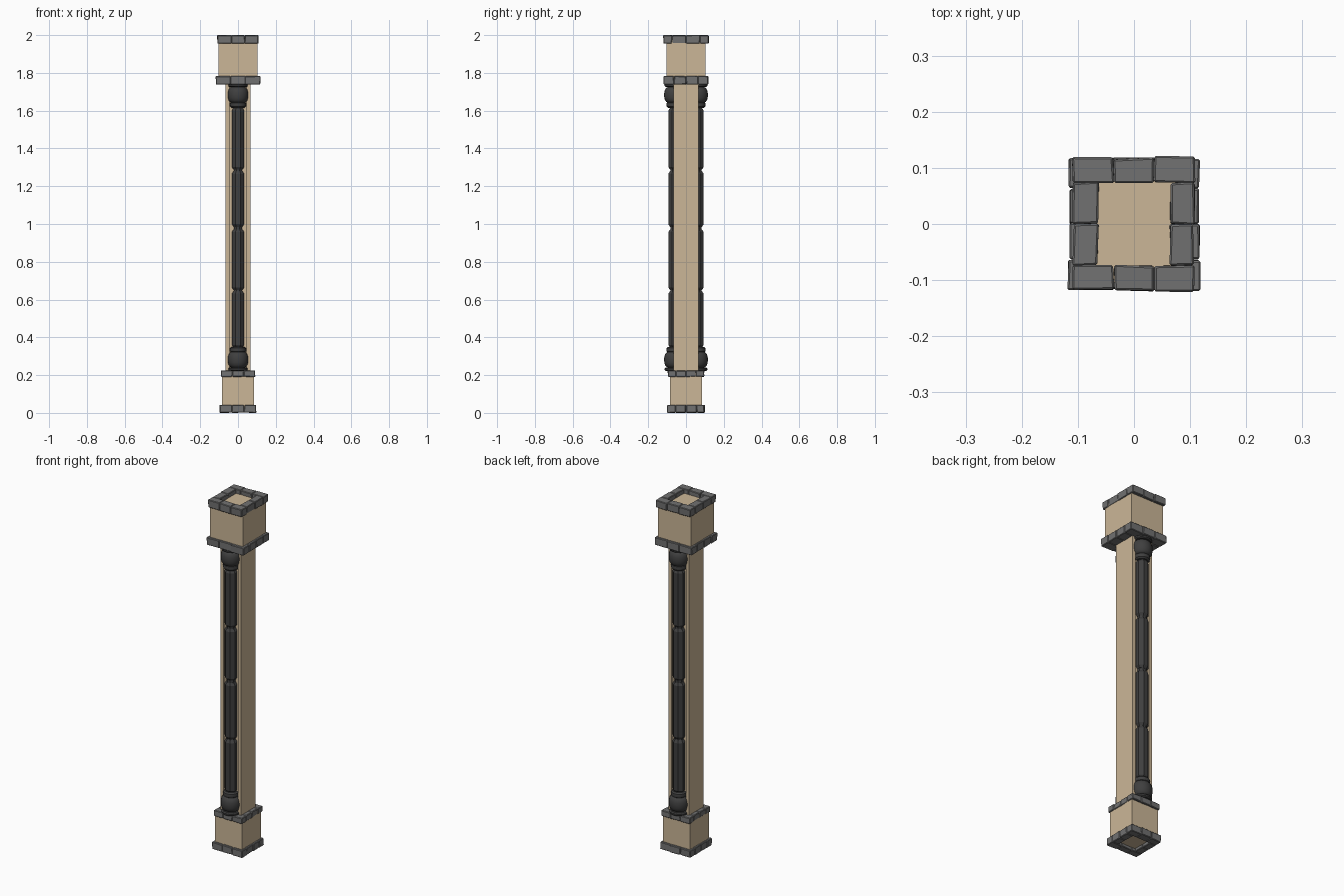
import bpy, bmesh, math, random
from mathutils import Matrix

if "Cube" in bpy.data.objects:
    bpy.data.objects.remove(bpy.data.objects["Cube"])

random.seed(4)


def material(name, rgb):
    m = bpy.data.materials.new(name)
    m.diffuse_color = (*rgb, 1)
    m.use_nodes = True
    m.node_tree.nodes["Principled BSDF"].inputs["Base Color"].default_value = m.diffuse_color
    return m


TAN = material("tan plaster", (0.60, 0.47, 0.31))
GREY = material("grey stone", (0.165, 0.165, 0.165))
DARK = material("dark stone", (0.05, 0.05, 0.05))


def finish(name, bm, mat):
    bmesh.ops.recalc_face_normals(bm, faces=bm.faces)
    me = bpy.data.meshes.new(name)
    bm.to_mesh(me)
    bm.free()
    me.materials.append(mat)
    ob = bpy.data.objects.new(name, me)
    bpy.context.collection.objects.link(ob)
    return ob


def add_box(bm, x0, x1, y0, y1, z0, z1, jitter=0.0):
    mat = (Matrix.Translation(((x0 + x1) / 2, (y0 + y1) / 2, (z0 + z1) / 2))
           @ Matrix.Diagonal((x1 - x0, y1 - y0, z1 - z0, 1)))
    verts = bmesh.ops.create_cube(bm, size=1, matrix=mat)["verts"]
    for v in verts:
        v.co.x += random.uniform(-jitter, jitter)
        v.co.y += random.uniform(-jitter, jitter)
        v.co.z += random.uniform(-jitter, 0) * (1 if v.co.z > (z0 + z1) / 2 else -1)


def block(name, hx, hy, z0, z1):
    bm = bmesh.new()
    add_box(bm, -hx, hx, -hy, hy, z0, z1)
    return finish(name, bm, TAN)


def stone_ring(name, hx, hy, z0, z1, depth):
    """Ring of ten rough stones: three along front and back, two on each side."""
    bm = bmesh.new()
    j = 0.002
    inner = hy - depth
    for s in (-1, 1):
        for i in range(3):
            push = random.uniform(-0.003, 0.002)
            y0, y1 = sorted((s * inner, s * (hy + push)))
            w = 2 * hx / 3
            add_box(bm, -hx + i * w, -hx + (i + 1) * w, y0, y1, z0, z1, j)
        for t in (-1, 1):
            x0, x1 = sorted((s * (hx - depth), s * (hx + random.uniform(-0.004, 0.001))))
            y0, y1 = sorted((0, t * inner))
            add_box(bm, x0, x1, y0, y1, z0, z1, j)
    ob = finish(name, bm, GREY)
    bev = ob.modifiers.new("worn edges", "BEVEL")
    bev.width = 0.003
    bev.segments = 1
    return ob


def lathe(bm, profile, sides, y, turn=0.0):
    """Closed turned shape from (radius, z) points around a vertical axis at y."""
    rings = []
    for r, z in profile:
        rings.append([bm.verts.new((r * math.cos(a), y + r * math.sin(a), z))
                      for a in (2 * math.pi * k / sides + turn for k in range(sides))])
    for a, b in zip(rings, rings[1:]):
        for k in range(sides):
            n = (k + 1) % sides
            bm.faces.new((a[k], a[n], b[n], b[k]))
    bm.faces.new(rings[0][::-1])
    bm.faces.new(rings[-1])


# Tan pedestal and capital blocks
block("base_block", 0.085, 0.086, 0.018, 0.21)
block("capital_block", 0.103, 0.104, 1.76, 1.975)

# Shaft with a shallow channel behind each half column
bm = bmesh.new()
h, c, d = 0.065, 0.045, 0.053
half = [(-h, -h), (-c, -h), (-c, -d), (c, -d), (c, -h), (h, -h)]
outline = half + [(-x, -y) for x, y in half]
face = bm.faces.new([bm.verts.new((x, y, 0.2)) for x, y in outline])
top = bmesh.ops.extrude_face_region(bm, geom=[face])["geom"]
bmesh.ops.translate(bm, vec=(0, 0, 1.57),
                    verts=[v for v in top if isinstance(v, bmesh.types.BMVert)])
bm.faces.ensure_lookup_table()
finish("shaft", bm, TAN)

# Grey stone courses
stone_ring("base_lower_course", 0.097, 0.099, 0.0, 0.043, 0.043)
stone_ring("base_upper_course", 0.090, 0.096, 0.19, 0.225, 0.043)
stone_ring("capital_lower_course", 0.117, 0.118, 1.738, 1.784, 0.054)
stone_ring("capital_upper_course", 0.109, 0.119, 1.955, 2.0, 0.045)

# Dark columns on front and back
segments = [(0.345, 0.645), (0.65, 0.972), (0.985, 1.28), (1.288, 1.615)]
bulb = [(0.032, 0.238)] + [
    (0.026 + 0.029 * math.sin(math.pi * k / 8) ** 0.6,
     0.282 - 0.041 * math.cos(math.pi * k / 8)) for k in range(1, 8)] + [(0.032, 0.323)]
collar = [(0.034, 0.318), (0.041, 0.324), (0.043, 0.333), (0.041, 0.343), (0.033, 0.35)]
foot = [(0.046, 0.222), (0.052, 0.227), (0.052, 0.235), (0.046, 0.24)]


def flip(profile):
    return [(r, 1.965 - z) for r, z in reversed(profile)]


for side, label in ((-1, "front"), (1, "back")):
    y = side * 0.061
    bm = bmesh.new()
    for z0, z1 in segments:
        r = 0.035
        lathe(bm, [(0.025, z0), (r, z0 + 0.014), (r, z1 - 0.014), (0.025, z1)],
              8, y, math.pi / 8)
    lathe(bm, [(0.024, 0.3), (0.024, 1.66)], 8, y, math.pi / 8)
    finish(label + "_column", bm, DARK)

    bm = bmesh.new()
    for part in (foot, bulb, collar):
        lathe(bm, part, 16, y)
        lathe(bm, flip(part), 16, y)
    ob = finish(label + "_column_mouldings", bm, DARK)
    bpy.ops.object.select_all(action="DESELECT")
    ob.select_set(True)
    bpy.context.view_layer.objects.active = ob
    bpy.ops.object.shade_smooth_by_angle(angle=math.radians(35))
